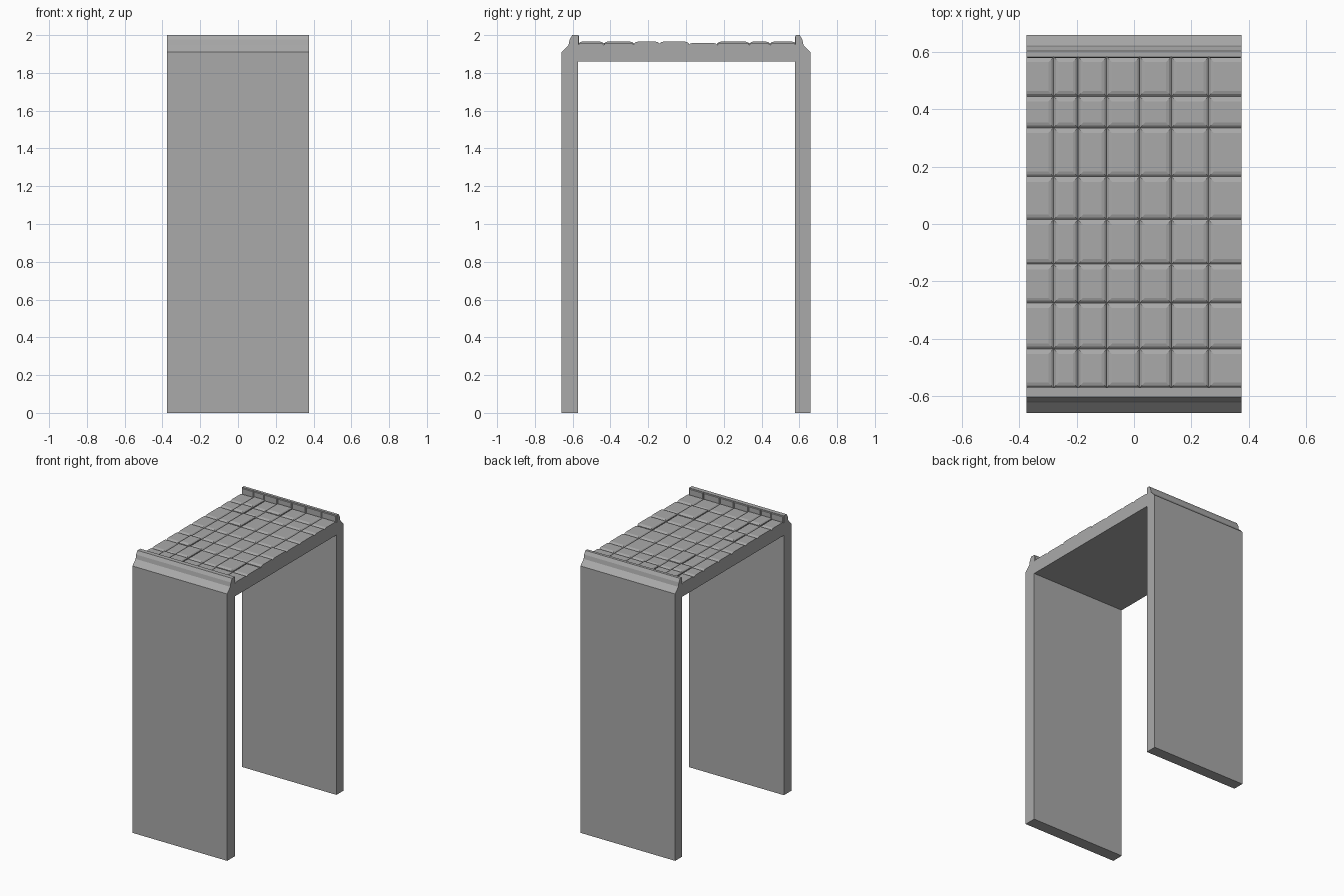
import bpy, bmesh

if "Cube" in bpy.data.objects:
    bpy.data.objects.remove(bpy.data.objects["Cube"], do_unlink=True)

HALF = 0.375          # half width of the bridge
DECK = 1.945          # top of the deck slab

stone = bpy.data.materials.new("grey stone")
stone.use_nodes = True
grey = (0.4, 0.4, 0.4, 1)
stone.diffuse_color = grey
stone.node_tree.nodes["Principled BSDF"].inputs["Base Color"].default_value = grey


def finish(name, bm):
    bmesh.ops.recalc_face_normals(bm, faces=bm.faces)
    mesh = bpy.data.meshes.new(name)
    bm.to_mesh(mesh)
    bm.free()
    mesh.materials.append(stone)
    obj = bpy.data.objects.new(name, mesh)
    bpy.context.collection.objects.link(obj)
    return obj


def extrude_profile(name, points):
    """Extrude a (y, z) outline across the full width."""
    bm = bmesh.new()
    face = bm.faces.new([bm.verts.new((-HALF, y, z)) for y, z in points])
    new = bmesh.ops.extrude_face_region(bm, geom=[face])["geom"]
    moved = [v for v in new if isinstance(v, bmesh.types.BMVert)]
    bmesh.ops.translate(bm, verts=moved, vec=(2 * HALF, 0, 0))
    return finish(name, bm)


def add_rings(bm, rings):
    """Join stacked four-sided rings and cap both ends."""
    loops = [[bm.verts.new(p) for p in ring] for ring in rings]
    for a, b in zip(loops, loops[1:]):
        for i in range(4):
            j = (i + 1) % 4
            bm.faces.new((a[i], a[j], b[j], b[i]))
    bm.faces.new(loops[0])
    bm.faces.new(loops[-1])


# Arch: two tall walls with stepped parapets, joined by the deck slab
extrude_profile("arch_frame", [
    (-0.658, 0), (-0.572, 0), (-0.572, 1.86), (0.578, 1.86), (0.578, 0),
    (0.658, 0), (0.658, 1.91), (0.622, 1.947), (0.616, 1.976), (0.602, 2),
    (0.582, 2), (0.582, DECK), (-0.57, DECK), (-0.57, 2),
    (-0.602, 2), (-0.616, 1.976), (-0.622, 1.947), (-0.658, 1.91)])

# Paving: bevelled slabs in uneven rows and columns, a few standing proud
columns = [-HALF, -0.28, -0.195, -0.095, 0.02, 0.13, 0.26, HALF]
rows = [-0.57, -0.435, -0.275, -0.14, 0.015, 0.165, 0.335, 0.445, 0.582]
proud = {(1, 0), (2, 0), (2, 1), (5, 1), (1, 2), (6, 2),
         (6, 3), (2, 5), (1, 6), (1, 7), (3, 7)}
bm = bmesh.new()
for c, (x0, x1) in enumerate(zip(columns, columns[1:])):
    for r, (y0, y1) in enumerate(zip(rows, rows[1:])):
        lift = 0.007 if (c, r) in proud else 0
        left = 0 if c == 0 else 1
        right = 0 if c == len(columns) - 2 else 1

        def ring(inset, z):
            a, b = x0 + inset * left, x1 - inset * right
            return [(a, y0 + inset, z), (b, y0 + inset, z),
                    (b, y1 - inset, z), (a, y1 - inset, z)]

        add_rings(bm, [ring(0, DECK - 0.002), ring(0, DECK + 0.003 + lift),
                       ring(0.008, DECK + 0.01 + lift),
                       ring(0.018, DECK + 0.013 + lift)])
finish("paving_slabs", bm)

# Parapet facing: thin bevelled stones along the inner faces
bm = bmesh.new()
for wall, direction in ((-0.57, 1), (0.582, -1)):
    for x0, x1 in zip(columns, columns[1:]):
        def upright(inset, depth):
            y = wall + direction * depth
            a, b = x0 + inset, x1 - inset
            return [(a, y, DECK), (b, y, DECK),
                    (b, y, 1.999 - inset), (a, y, 1.999 - inset)]

        add_rings(bm, [upright(0.002, -0.002), upright(0.002, 0.001),
                       upright(0.006, 0.004)])
finish("parapet_facing", bm)
